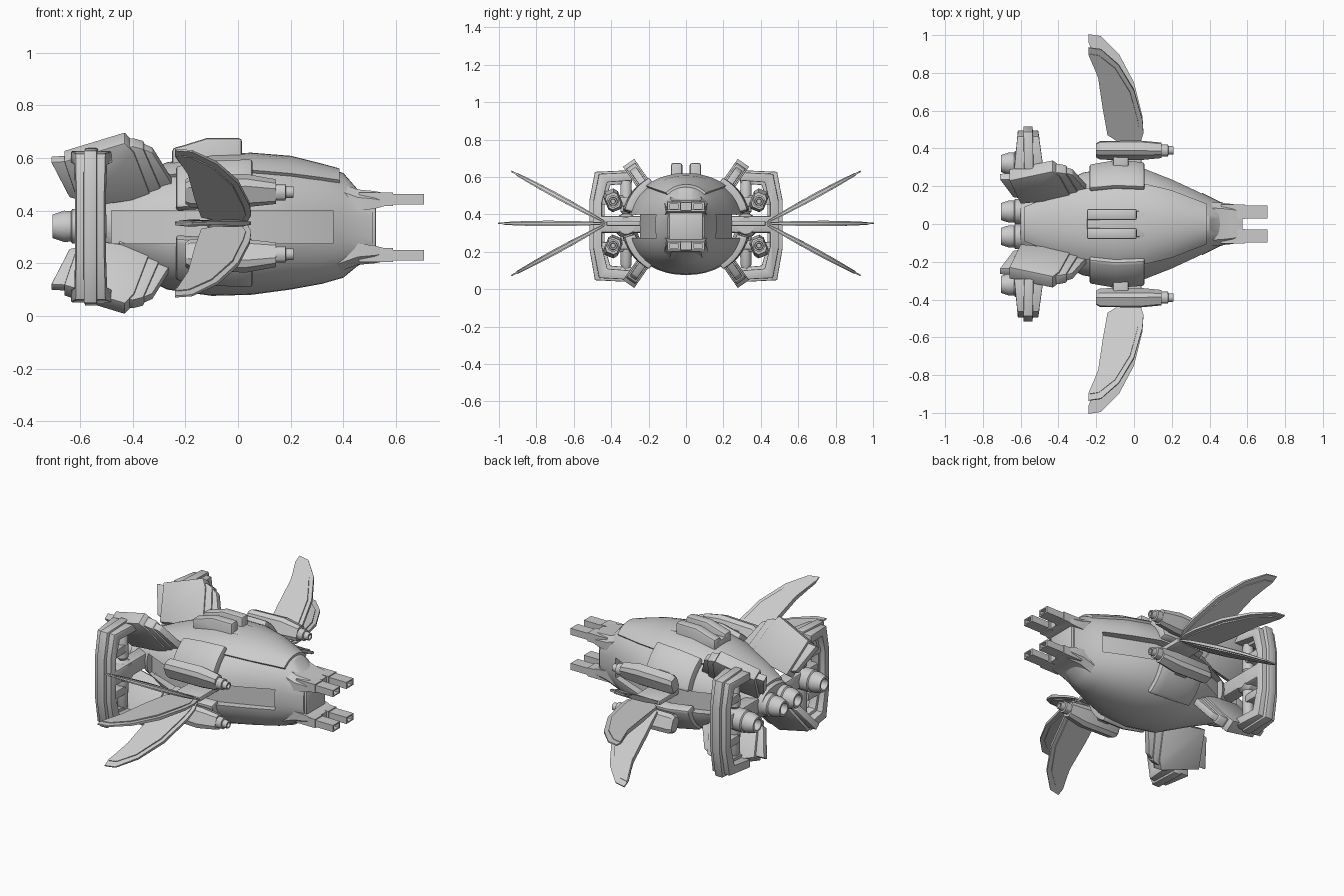
import bpy, bmesh, math
from mathutils import Vector

if "Cube" in bpy.data.objects:
    bpy.data.objects.remove(bpy.data.objects["Cube"])

CZ = 0.352  # height of the ship's axis


def make(name, verts, faces, mirror="", bevel=0, cz=CZ):
    """Mesh object on the ship axis, mirrored over the named axes."""
    me = bpy.data.meshes.new(name)
    me.from_pydata([tuple(v) for v in verts], [], faces)
    bm = bmesh.new()
    bm.from_mesh(me)
    bmesh.ops.recalc_face_normals(bm, faces=bm.faces)
    bm.to_mesh(me)
    bm.free()
    ob = bpy.data.objects.new(name, me)
    bpy.context.collection.objects.link(ob)
    ob.location.z = cz
    if bevel:
        b = ob.modifiers.new("bevel", "BEVEL")
        b.width, b.segments, b.limit_method = bevel, 2, "ANGLE"
    if mirror:
        m = ob.modifiers.new("mirror", "MIRROR")
        m.use_axis = (False, "y" in mirror, "z" in mirror)
        m.use_mirror_merge = False
    return ob


def loft(name, rings, mirror="", bevel=0, cz=CZ):
    n = len(rings[0])
    verts = [p for r in rings for p in r]
    faces = [(i * n + j, i * n + (j + 1) % n, (i + 1) * n + (j + 1) % n, (i + 1) * n + j)
             for i in range(len(rings) - 1) for j in range(n)]
    faces += [tuple(range(n)), tuple(range(len(verts) - n, len(verts)))]
    return make(name, verts, faces, mirror, bevel, cz)


def prism(name, pts, vec, mirror="", bevel=0, cz=CZ):
    a = [Vector(p) for p in pts]
    return loft(name, [a, [p + Vector(vec) for p in a]], mirror, bevel, cz)


def box(name, x, y, z, mirror="", bevel=0, cz=CZ):
    return prism(name, [(x[0], y[0], z[0]), (x[1], y[0], z[0]), (x[1], y[1], z[0]), (x[0], y[1], z[0])],
                 (0, 0, z[1] - z[0]), mirror, bevel, cz)


def lathe(name, prof, c, mirror, n=20, sy=1, sz=1, roll=0, upright=False):
    """Revolve (along, radius) points about x, or about z if upright."""
    rings = []
    for t, r in prof:
        ring = []
        for k in range(n):
            a = math.tau * (k + 0.5) / n
            u, v = r * sy * math.cos(a), r * sz * math.sin(a)
            u, v = u * math.cos(roll) - v * math.sin(roll), u * math.sin(roll) + v * math.cos(roll)
            ring.append(Vector(c) + (Vector((u, v, t)) if upright else Vector((t, u, v))))
        rings.append(ring)
    return loft(name, rings, mirror)


# Hull stations: x, half width, top, bottom
ST = [(-.60, .13, .43, .26), (-.45, .20, .50, .19), (-.27, .28, .57, .10), (-.1, .31, .602, .076),
      (.05, .30, .607, .08), (.2, .24, .595, .10), (.32, .185, .565, .122), (.40, .145, .543, .145),
      (.455, .118, .48, .19), (.51, .10, .45, .22)]


def hull_point(x, a, off=0):
    for p, q in zip(ST, ST[1:]):
        if x <= q[0]:
            break
    t = (x - p[0]) / (q[0] - p[0])
    w, zt, zb = (p[i] + (q[i] - p[i]) * t for i in (1, 2, 3))
    c, s = math.cos(a), math.sin(a)
    e = .93 if x < .4 else .93 - 3 * (x - .4)  # squarer towards the nose
    f = lambda v: math.copysign(abs(v) ** e, v)
    return Vector((x, (w + off) * f(c), (zt + zb) / 2 - CZ + ((zt - zb) / 2 + off) * f(s)))


def hull_width(x):
    return hull_point(x, 0).y


def patch(name, spans, off, mirror="", bevel=0):
    """Raised panel following the hull; spans are (x, start angle, end angle)."""
    rings = []
    for x, a, b in spans:
        ang = [a + (b - a) * i / 12 for i in range(13)]
        rings.append([hull_point(x, t, off) for t in ang] + [hull_point(x, t, -.02) for t in ang[::-1]])
    return loft(name, rings, mirror, bevel)


# Hull with a long recessed channel down each side
hull = loft("hull", [[hull_point(s[0], math.tau * k / 40) for k in range(40)] for s in ST])
cutter = prism("channel_cutter", [(.36, .12, -.077), (.05, .245, -.077), (-.2, .245, -.077), (-.48, .14, -.077),
                                  (-.48, .6, -.077), (.36, .6, -.077)], (0, 0, .125), "y")
cutter.hide_render = True
cut = hull.modifiers.new("channel", "BOOLEAN")
cut.object, cut.operation, cut.solver = cutter, "DIFFERENCE", "EXACT"

# Raised spine panel and the twin housings on top of it
spine = []
for x, hw in [(-.58, .08), (-.45, .13), (-.27, .17), (-.1, .2), (.05, .2), (.2, .165), (.32, .12), (.385, .095)]:
    a = math.acos(hw / hull_width(x))
    spine.append((x, a, math.pi - a))
patch("spine_panel", spine, .013)
prism("spine_housing", [(-.25, .02, .2), (-.25, .02, .285), (-.21, .02, .295), (-.12, .02, .323), (.015, .02, .323),
                        (.015, .02, .25), (.06, .02, .2)], (0, .06, 0), "y", .012)
box("spine_ridge", (-.25, .06), (-.07, .07), (.2, .266), "", .01)

# Shoulder saddles that carry the gun pods
patch("shoulder_saddle", [(x, math.radians(14), math.radians(56)) for x in (-.235, -.18, -.1, 0, .055)],
      .04, "yz", .01)
box("pod_strut", (-.11, -.03), (.28, .40), (.09, .14), "yz", .008)
box("wing_hub", (-.12, .04), (.22, .425), (-.014, .014), "y", .006)

# Gun pods: boxy rolled bodies with round stepped muzzles
def pod_ring(x, hy, hz, dz=0):
    r = math.radians(-22)
    pts = [(s * hy * u, t * hz * v) for s, t, us in ((1, 1, 0), (-1, 1, 1), (-1, -1, 0), (1, -1, 1))
           for u, v in (((1, .6), (.6, 1)) if us == 0 else ((.6, 1), (1, .6)))]
    return [(x, .39 + u * math.cos(r) - v * math.sin(r), .12 + dz + u * math.sin(r) + v * math.cos(r)) for u, v in pts]


loft("gun_pod", [pod_ring(-.2, .03, .042), pod_ring(-.18, .04, .055), pod_ring(.03, .042, .058, .004),
                 pod_ring(.145, .034, .042)], "yz")
lathe("gun_muzzle", [(.1, .033), (.18, .033), (.182, .024), (.21, .022), (.21, .014), (.19, .012)],
      (0, .39, .118), "yz", 12)


# Blade wings: thin edge blade with a thicker inner panel, three per side
def wing(name, deg, mirror):
    ca, sa = math.cos(math.radians(deg)), math.sin(math.radians(deg))
    outline = [(.03, 0), (.05, .07), (.045, .15), (0, .33), (-.08, .48), (-.175, .575), (-.24, .585), (-.24, .54),
               (-.19, .41), (-.165, .22), (-.14, .06), (-.06, 0)]
    inner = [(.01, .02), (.03, .08), (.02, .15), (-.02, .32), (-.1, .465), (-.185, .54), (-.238, .55),
             (-.19, .41), (-.165, .22), (-.14, .06), (-.05, .02)]
    for part, pts, h in (("edge", outline, .009), ("panel", inner, .015)):
        def place(x, r, side):
            n = side * h * (.35 + .65 * math.sin(math.pi * min(1, r / .6)))
            return x, .42 + r * ca - n * sa, r * sa + n * ca
        loft(f"{name}_{part}", [[place(x, r, s) for x, r in pts] for s in (-1, 1)], mirror)


wing("middle_wing", 0, "y")
wing("slanted_wing", 28.5, "yz")

# Nose: two jaws around a recessed core, with four hollow guns
NZ = .337


def jaw_ring(x, hw, z0, z1):
    return [(x, -hw, z0), (x, hw, z0), (x, hw, z1 - .03), (x, hw - .03, z1), (x, .03 - hw, z1), (x, -hw, z1 - .03)]


loft("nose_jaw", [jaw_ring(.38, .115, .05, .17), jaw_ring(.455, .113, .062, .143), jaw_ring(.52, .106, .07, .137),
                  jaw_ring(.575, .095, .085, .126)], "z", 0, NZ)
box("nose_core", (.44, .525), (-.09, .09), (-.08, .08), "", .01, NZ)
for part, x0, x1, hy, hz in (("gun_housing", .46, .588, .038, .026), ("gun_barrel", .55, .706, .034, .02)):
    loft(part, [[(x, .064 + s * hy * k, .106 + t * hz * k) for s, t in ((-1, -1), (1, -1), (1, 1), (-1, 1))]
                for x, k in ((x0, 1), (x1, 1), (x1, .65), (x1 - .05, .65))], "yz", 0, NZ)


# Rear stabiliser slabs with stepped leading plates
def slab(name, pts, half):
    n = Vector((0, .82, -.57))
    prism(name, [Vector((x, .15 + (z - .45) * .695, z - CZ)) - n * half for x, z in pts], n * half * 2, "yz", .004)


slab("slab_main", [(-.66, .607), (-.43, .677), (-.395, .64), (-.33, .47), (-.60, .43)], .037)
slab("slab_step_a", [(-.5, .64), (-.40, .66), (-.36, .65), (-.29, .49), (-.45, .45)], .029)
slab("slab_step_b", [(-.5, .63), (-.36, .645), (-.325, .63), (-.25, .51), (-.45, .43)], .02)
slab("slab_tail", [(-.71, .595), (-.62, .60), (-.56, .44), (-.64, .46)], .02)


# Rear bracket frames: broad C-shaped band narrowing outward, with a thin outer rib
def bracket(name, width, grow, thick, taper):
    top = [(.29, .274 + grow / 2), (.465 + grow, .265 + grow / 2), (.495 + grow, .12)]
    inn = [(.29, .274 - thick), (.465 - thick, .265 - thick), (.495 - thick, .11)]
    flip = lambda p: [(y, -z * 1.1) for y, z in p[::-1]]
    loop = top + flip(top) + inn + flip(inn)
    loop = top + flip(top) + flip(inn)[::-1] + inn[::-1]
    half = lambda y: width * (1 - taper * (y - .29) / .2)
    loft(name, [[(-.557 + s * half(y) - .02 * (y - .3), y, z) for y, z in loop] for s in (-1, 1)], "y", .005)


bracket("bracket_band", .078, 0, .045, .3)
bracket("bracket_rib", .025, .022, .06, 0)

# Engines: two inner, two outer nozzles, and the arms and tanks around them
nozzle = [(0, .05), (-.03, .066), (-.63, .066), (-.635, .058), (-.66, .06), (-.705, .045), (-.705, .033), (-.64, .028)]
for label, y, front in (("inner", .066, -.42), ("outer", .32, -.5)):
    prof = [(front, .045), (front - .03, .064)] + nozzle[2:]
    lathe(f"{label}_engine", prof, (0, y, -.012), "y", 24)
box("engine_arm", (-.58, -.5), (.1, .47), (-.05, .04), "y", .012)
lathe("bracket_tank", [(.04, .02), (.055, .032), (.21, .03), (.24, .015)], (-.55, .32, .01), "yz", 16, upright=True)
box("tank_mount", (-.59, -.52), (.33, .47), (.10, .15), "yz", .008)

# Bake modifiers, drop the cutter, smooth the curved surfaces
bpy.context.view_layer.update()
bpy.ops.object.select_all(action="SELECT")
bpy.context.view_layer.objects.active = hull
bpy.ops.object.convert(target="MESH")
bpy.data.objects.remove(cutter)
bpy.ops.object.select_all(action="SELECT")
bpy.context.view_layer.objects.active = hull
bpy.ops.object.shade_smooth_by_angle(angle=math.radians(30))
